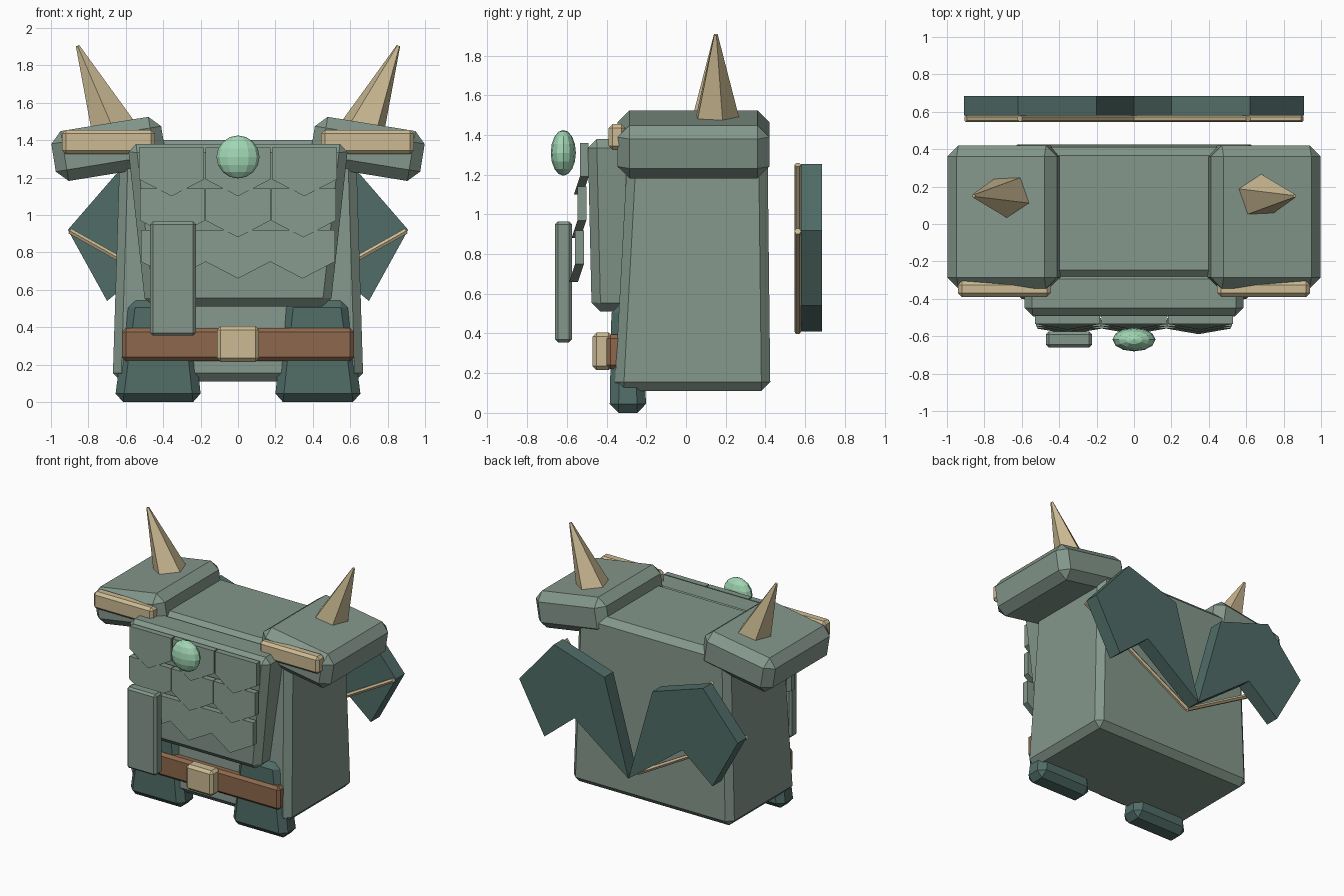
import bpy, bmesh
from math import radians
from mathutils import Vector, Matrix

cube = bpy.data.objects.get("Cube")
if cube:
    bpy.data.objects.remove(cube, do_unlink=True)


def material(name, color):
    m = bpy.data.materials.new(name)
    m.use_nodes = True
    m.diffuse_color = (*color, 1)
    bsdf = next(n for n in m.node_tree.nodes if n.type == "BSDF_PRINCIPLED")
    bsdf.inputs["Base Color"].default_value = (*color, 1)
    return m


SAGE = material("sage_armor", (0.23, 0.31, 0.26))
TEAL = material("dark_teal", (0.08, 0.15, 0.135))
BONE = material("bone", (0.60, 0.49, 0.29))
LEATHER = material("brown_leather", (0.27, 0.14, 0.075))
GEM = material("mint_gem", (0.36, 0.68, 0.46))


def finish(name, bm, mat, bevel=0.0):
    bmesh.ops.recalc_face_normals(bm, faces=bm.faces)
    mesh = bpy.data.meshes.new(name)
    bm.to_mesh(mesh)
    bm.free()
    mesh.materials.append(mat)
    obj = bpy.data.objects.new(name, mesh)
    bpy.context.collection.objects.link(obj)
    if bevel:
        mod = obj.modifiers.new("chamfer", "BEVEL")
        mod.width = bevel
        mod.segments = 1
        mod.limit_method = "NONE"
    return obj


def block(name, mat, x, y, z, bevel, top_x=None, top_y=None, tilt=0):
    """Chamfered box between ranges, optionally tapered to other ranges at the top."""
    bm = bmesh.new()
    bmesh.ops.create_cube(bm, size=1)
    for v in bm.verts:
        up = v.co.z > 0
        xs, ys = (top_x or x, top_y or y) if up else (x, y)
        v.co = (xs[v.co.x > 0], ys[v.co.y > 0], z[up])
    if tilt:
        mid = Vector((sum(x) / 2, sum(y) / 2, sum(z) / 2))
        bmesh.ops.rotate(bm, verts=bm.verts, cent=mid,
                         matrix=Matrix.Rotation(radians(tilt), 3, "Y"))
    return finish(name, bm, mat, bevel)


def prism(name, mat, outline, y0, y1):
    """Extrude an x-z outline along y."""
    bm = bmesh.new()
    face = bm.faces.new([bm.verts.new((px, y0, pz)) for px, pz in outline])
    ext = bmesh.ops.extrude_face_region(bm, geom=[face])
    verts = [g for g in ext["geom"] if isinstance(g, bmesh.types.BMVert)]
    bmesh.ops.translate(bm, verts=verts, vec=(0, y1 - y0, 0))
    return finish(name, bm, mat)


def taper(name, mat, start, end, r0, r1, sides, spin=0):
    """Flat-sided cone or rod between two points."""
    a, b = Vector(start), Vector(end)
    d = b - a
    bm = bmesh.new()
    bmesh.ops.create_cone(bm, cap_ends=True, segments=sides, radius1=r0,
                          radius2=r1, depth=d.length)
    turn = Vector((0, 0, 1)).rotation_difference(d).to_matrix().to_4x4()
    bm.transform(Matrix.Translation((a + b) / 2) @ turn
                 @ Matrix.Rotation(radians(spin), 4, "Z"))
    return finish(name, bm, mat)


def span(s, a, b):
    """Range a..b mirrored to side s."""
    return tuple(sorted((s * a, s * b)))


# Torso and chest plate
block("torso", SAGE, (-0.67, 0.67), (-0.36, 0.425), (0.11, 1.40), 0.045,
      (-0.63, 0.63), (-0.29, 0.41))
block("chest_plate", SAGE, (-0.495, 0.495), (-0.475, -0.28), (0.51, 1.38), 0.045,
      (-0.59, 0.59), (-0.495, -0.25))

# Chest scales: three rows of pointed plates whose tips flare forward
for row in range(3):
    top, front = 1.36 - 0.22 * row, -0.535 - 0.012 * row
    for col in (-1, 0, 1):
        cx, w = col * (0.355 - 0.005 * row), 0.173
        scale = prism("chest_scale", SAGE,
                      [(cx - w, top), (cx + w, top), (cx + w, top - 0.17),
                       (cx, top - 0.26), (cx - w, top - 0.17)], front, front + 0.045)
        for v in scale.data.vertices:
            if v.co.z < top - 0.2:
                v.co.y -= 0.03

# Belt, buckle and hanging strap
block("belt", LEATHER, (-0.62, 0.62), (-0.40, -0.30), (0.22, 0.395), 0.02)
block("belt_buckle", BONE, (-0.113, 0.113), (-0.47, -0.37), (0.215, 0.405), 0.02)
block("hanging_strap", SAGE, (-0.47, -0.225), (-0.66, -0.575), (0.355, 0.965), 0.015)

# Chest gem
bm = bmesh.new()
bmesh.ops.create_uvsphere(bm, u_segments=12, v_segments=8, radius=0.115)
bm.transform(Matrix.Translation((0, -0.618, 1.31)) @ Matrix.Diagonal((1, 0.55, 1, 1)))
finish("chest_gem", bm, GEM)

# Paired parts
for s, side in ((1, "left"), (-1, "right")):
    block(side + "_leg_guard", TEAL, span(s, 0.195, 0.66), (-0.385, -0.20),
          (0, 0.55), 0.045, span(s, 0.255, 0.59), (-0.375, -0.22))
    block(side + "_shoulder_pad", SAGE, span(s, 0.395, 0.99), (-0.345, 0.42),
          (1.218, 1.488), 0.06, tilt=s * 9.2)
    block(side + "_shoulder_trim", BONE, span(s, 0.445, 0.94), (-0.39, -0.305),
          (1.325, 1.455), 0.02)
    taper(side + "_shoulder_spike", BONE, (s * 0.665, 0.15, 1.455),
          (s * 0.858, 0.15, 1.905), 0.126, 0.01, 5, 0 if s > 0 else 180)

    # Wing membrane with two bone struts fanning out from the base
    outline = [(0, 0.41), (0.2, 1.12), (0.62, 1.255), (0.91, 0.92), (0.7, 0.54), (0.45, 0.745)]
    prism(side + "_wing", TEAL, [(s * px, pz) for px, pz in outline], 0.58, 0.685)
    for px, pz in outline[2:4]:
        taper(side + "_wing_strut", BONE, (0, 0.563, 0.41),
              (s * (px - 0.01), 0.563, pz - 0.005), 0.017, 0.017, 6)
